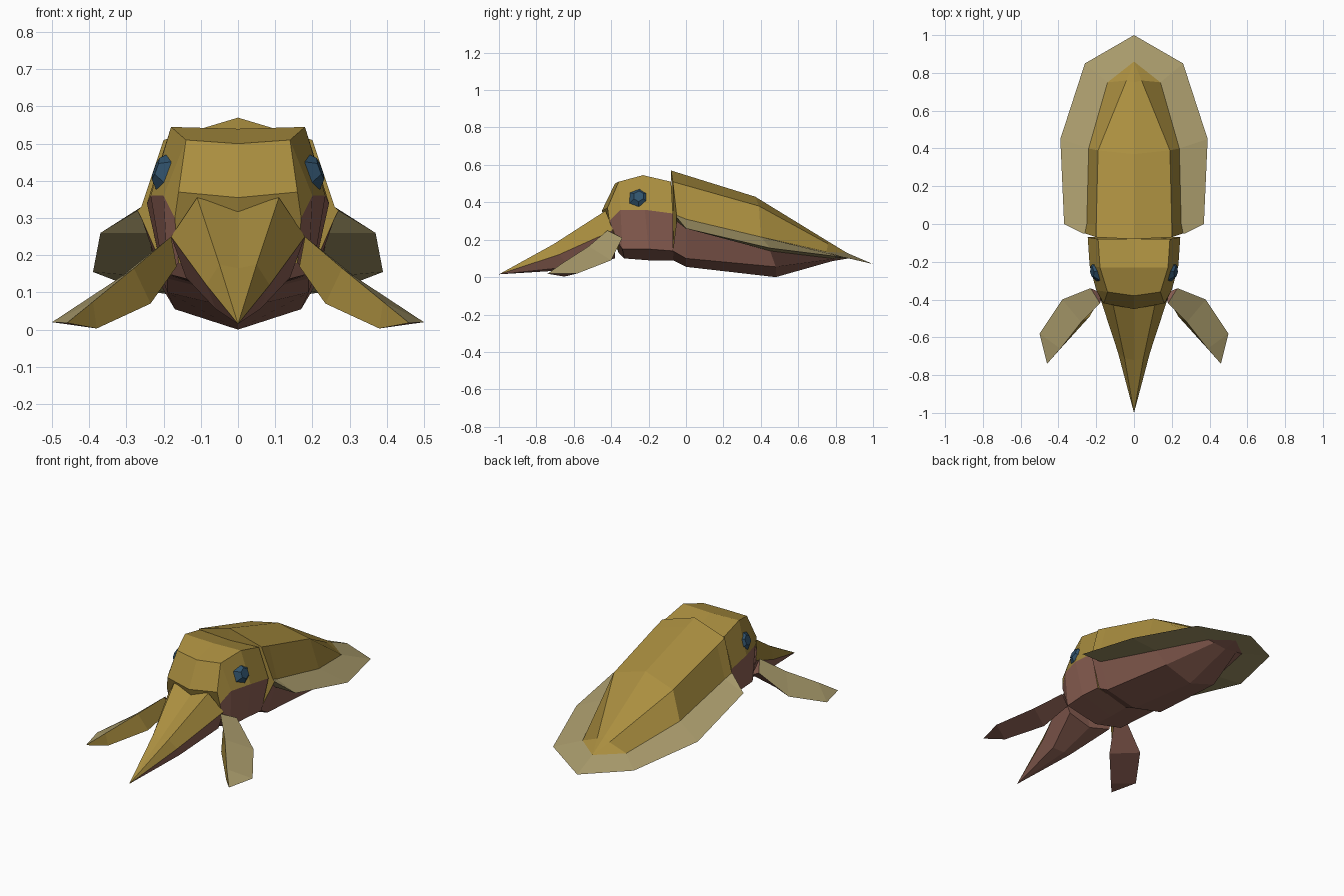
import bpy, bmesh
from mathutils import Vector

if "Cube" in bpy.data.objects:
    bpy.data.objects.remove(bpy.data.objects["Cube"])


def material(name, rgb):
    m = bpy.data.materials.new(name)
    m.diffuse_color = (*rgb, 1)
    m.use_nodes = True
    m.node_tree.nodes["Principled BSDF"].inputs["Base Color"].default_value = m.diffuse_color
    return m


GOLD = material("gold skin", (0.40, 0.27, 0.05))
PALE = material("pale fin", (0.40, 0.33, 0.15))
PINK = material("pink underside", (0.27, 0.12, 0.09))
BLUE = material("dark blue eye", (0.03, 0.085, 0.15))
MATS = [GOLD, PALE, PINK, BLUE]


def loft(name, rings, cols, copies=False, cap=0):
    """Bridge equal-length rings; cols gives one material index per strip.
    Half rings (top centre to bottom centre) are mirrored and welded;
    with copies=True closed rings are used and a mirrored twin is added."""
    bm = bmesh.new()
    for side in (1, -1):
        vs = [[bm.verts.new((side * x, y, z)) for x, y, z in r] for r in rings]
        n = len(rings[0])
        for a, b in zip(vs, vs[1:]):
            for i in range(n if copies else n - 1):
                j = (i + 1) % n
                quad = []
                for v in (a[i], a[j], b[j], b[i]):
                    if all((v.co - q.co).length > 1e-5 for q in quad):
                        quad.append(v)
                if len(quad) > 2:
                    bm.faces.new(quad).material_index = cols[i]
        if copies:
            bm.faces.new(vs[0]).material_index = cap
        else:
            for r in (vs[0], vs[-1]):
                if r[0].co != r[1].co:
                    bm.faces.new(r).material_index = cap
    bmesh.ops.remove_doubles(bm, verts=bm.verts[:], dist=1e-5)
    # drop faces left on the centre plane and stray points
    bmesh.ops.delete(bm, geom=[v for v in bm.verts if not v.link_faces], context='VERTS')
    bmesh.ops.recalc_face_normals(bm, faces=bm.faces[:])
    me = bpy.data.meshes.new(name)
    bm.to_mesh(me)
    bm.free()
    for m in MATS:
        me.materials.append(m)
    ob = bpy.data.objects.new(name, me)
    bpy.context.collection.objects.link(ob)
    return ob


# Mantle with skirt fin: top, ridge, fin root, fin edge, fin underside, belly ridge, belly
loft("mantle_and_fin", [
    [(0, -.08, .57), (.20, -.07, .51), (.26, -.05, .33), (.27, -.05, .32),
     (.26, -.05, .30), (.19, -.07, .14), (0, -.07, .09)],
    [(0, 0, .545), (.20, 0, .49), (.25, 0, .31), (.37, 0, .26),
     (.24, 0, .26), (.19, 0, .10), (0, 0, .055)],
    [(0, .37, .43), (.19, .39, .38), (.24, .40, .215), (.39, .45, .155),
     (.22, .45, .14), (.17, .48, .055), (0, .48, 0)],
    [(0, .75, .197), (.04, .76, .177), (.14, .75, .135), (.26, .85, .105),
     (.12, .78, .10), (.08, .78, .095), (0, .78, .085)],
    [(0, .86, .13), (0, .86, .13), (0, .86, .13), (0, 1, .07),
     (0, .87, .10), (0, .87, .10), (0, .87, .10)],
], [0, 0, 1, 1, 2, 2], cap=0)

# Head: top centre, brow, cheek, jaw, throat
loft("head", [
    [(0, -.45, .355), (.16, -.42, .37), (.17, -.41, .30), (.16, -.36, .18), (0, -.36, .13)],
    [(0, -.38, .50), (.14, -.36, .51), (.20, -.35, .36), (.19, -.34, .15), (0, -.33, .10)],
    [(0, -.23, .54), (.18, -.23, .545), (.235, -.22, .36), (.20, -.20, .15), (0, -.20, .09)],
    [(0, -.08, .50), (.19, -.08, .51), (.245, -.07, .34), (.20, -.07, .14), (0, -.06, .09)],
], [0, 0, 2, 2])

# Bunched front arms forming a pointed snout with a groove on top
loft("front_arm_bundle", [
    [(0, -.42, .325), (.11, -.43, .355), (.18, -.39, .25), (.14, -.38, .14), (0, -.38, .10)],
    [(0, -.72, .165), (.05, -.71, .175), (.085, -.68, .12), (.06, -.62, .055), (0, -.60, .04)],
    [(0, -1, .015)] * 5,
], [0, 0, 2, 2], cap=2)

# Side arms: inner top edge, outer edge, under edge, ending in a point
loft("side_arms", [
    [(.18, -.42, .25), (.23, -.34, .21), (.165, -.37, .17)],
    [(.28, -.52, .165), (.38, -.40, .09), (.235, -.49, .07)],
    [(.39, -.66, .075), (.50, -.58, .02), (.38, -.65, .003)],
    [(.46, -.74, .018)] * 3,
], [1, 2, 0], copies=True, cap=2)

# Eyes: shallow six-sided domes on the head sides
for side, label in ((1, "left"), (-1, "right")):
    bm = bmesh.new()
    bmesh.ops.create_cone(bm, cap_ends=True, segments=6, radius1=.078, radius2=.03, depth=.045)
    rot = Vector((side * .93, -.12, .34)).to_track_quat('Z', 'Y')
    bmesh.ops.rotate(bm, verts=bm.verts[:], matrix=rot.to_matrix())
    bmesh.ops.translate(bm, verts=bm.verts[:], vec=(side * .201, -.25, .425))
    me = bpy.data.meshes.new(label + "_eye")
    bm.to_mesh(me)
    bm.free()
    me.materials.append(BLUE)
    bpy.context.collection.objects.link(bpy.data.objects.new(label + "_eye", me))
